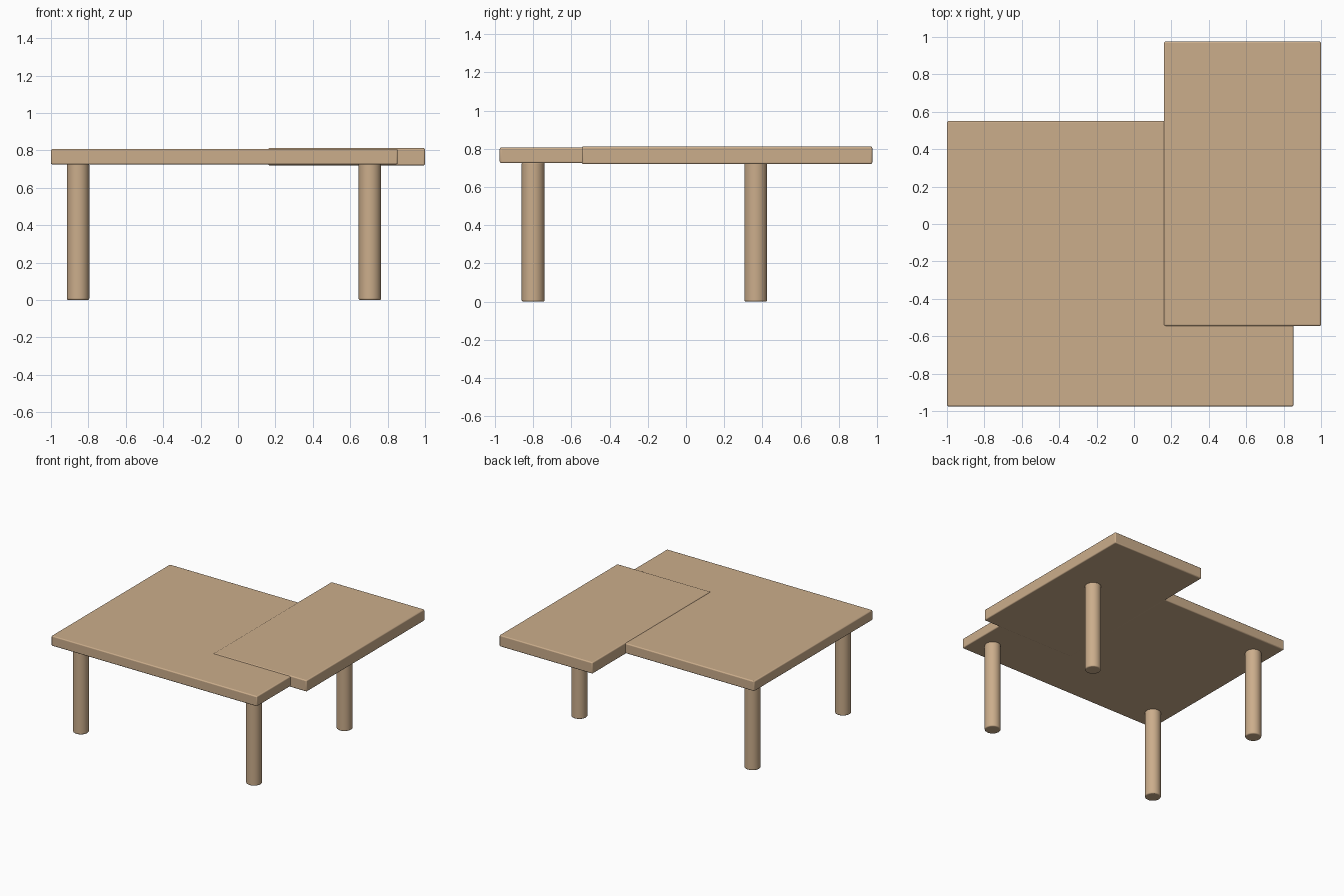
import bpy

if "Cube" in bpy.data.objects:
    bpy.data.objects.remove(bpy.data.objects["Cube"])

wood = bpy.data.materials.new("wood")
wood.diffuse_color = (0.60, 0.42, 0.26, 1)
wood.use_nodes = True
wood.node_tree.nodes["Principled BSDF"].inputs["Base Color"].default_value = wood.diffuse_color


def finish(obj, name, bevel):
    obj.name = name
    obj.data.materials.append(wood)
    mod = obj.modifiers.new("rounded_edges", 'BEVEL')
    mod.width = bevel
    mod.segments = 3
    mod.limit_method = 'ANGLE'
    mod.angle_limit = 0.7
    bpy.ops.object.shade_smooth_by_angle()


def slab(name, lo, hi):
    bpy.ops.mesh.primitive_cube_add(size=1, location=[(a + b) / 2 for a, b in zip(lo, hi)])
    obj = bpy.context.object
    obj.scale = [b - a for a, b in zip(lo, hi)]
    bpy.ops.object.transform_apply(location=False, rotation=False, scale=True)
    finish(obj, name, 0.008)


# Two overlapping table tops, the extension slightly thicker
slab("main_top", (-1.0, -0.975, 0.725), (0.853, 0.55, 0.807))
slab("extension_top", (0.16, -0.545, 0.72), (1.0, 0.975, 0.812))

# Four round legs under the main top
for side, x in (("left", -0.855), ("right", 0.705)):
    for end, y in (("front", -0.80), ("back", 0.365)):
        bpy.ops.mesh.primitive_cylinder_add(vertices=48, radius=0.06, depth=0.73,
                                            location=(x, y, 0.365))
        finish(bpy.context.object, f"{end}_{side}_leg", 0.008)
